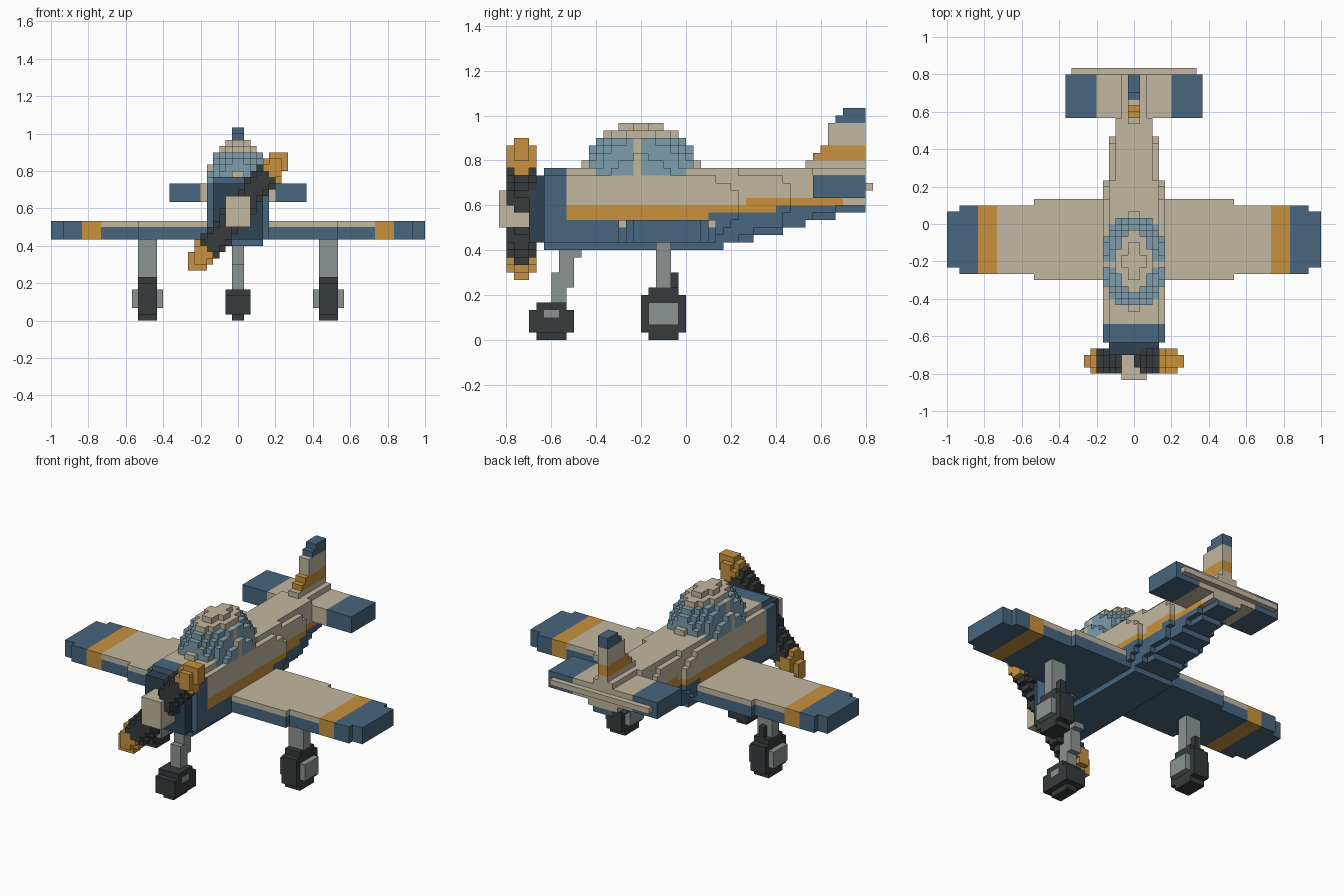
import bpy, bmesh, math
from mathutils import Vector

cube = bpy.data.objects.get("Cube")
if cube:
    bpy.data.objects.remove(cube, do_unlink=True)

V = 1 / 30  # size of one block


def lin(c):
    c /= 255
    return c / 12.92 if c <= 0.04045 else ((c + 0.055) / 1.055) ** 2.4


COLOURS = {
    "cream": (194, 184, 160), "blue": (72, 102, 126), "orange": (200, 146, 62),
    "charcoal": (54, 59, 60), "grey": (140, 148, 147), "glass": (126, 158, 174),
    "navy": (46, 68, 82),
}
NAMES = list(COLOURS)
MATS = []
for name, rgb in COLOURS.items():
    col = [lin(c) for c in rgb] + [1]
    m = bpy.data.materials.new(name)
    m.use_nodes = True
    m.diffuse_color = col
    bsdf = m.node_tree.nodes["Principled BSDF"]
    bsdf.inputs["Base Color"].default_value = col
    bsdf.inputs["Roughness"].default_value = 0.8
    MATS.append(m)

grid = {}  # block -> (part, colour); later parts replace earlier ones


def fill(part, x, y, z, colour, inside=None):
    """Fill a range of blocks; colour is a name or a rule of the block centre."""
    for i in range(*x):
        for j in range(*y):
            for k in range(*z):
                c = (i + .5, j + .5, k + .5)
                if inside is None or inside(*c):
                    grid[i, j, k] = (part, colour(*c) if callable(colour) else colour)


def both(part, x, y, z, colour):
    """Fill a range on the left and its mirror on the right."""
    fill("left_" + part, x, y, z, colour)
    fill("right_" + part, (-x[1], -x[0]), y, z, colour)


# Wings: orange band, blue tips, blue underside
def wing_colour(x, y, z):
    if abs(x) > 25:
        return "blue"
    if abs(x) > 22:
        return "orange"
    return "cream" if z > 15 else "blue"


for x, y in (((0, 16), (-9, 4)), ((16, 28), (-8, 3)), ((28, 30), (-7, 2))):
    both("wing", x, y, (13, 16), wing_colour)


# Fuselage: rounded section, narrowing and rising towards the tail
def body_bottom(y):
    return 12 + sum(y > s for s in (5, 9, 13, 16, 20))


def in_body(x, y, z):
    w = max(2.9, min(5.2, 5.5 - y / 7))
    b = body_bottom(y)
    c, h = (23 + b) / 2, (23 - b) / 2
    return (abs(x) / w) ** 4 + (abs(z - c) / h) ** 4 <= 1


def body_colour(x, y, z):
    if y < -16:
        return "blue"
    low, high = (16, 18) if y < 3 else (17, 18) if y < 8 else (17, 19) if y < 12 else (18, 19)
    if z < low:
        return "blue"
    return "orange" if z < high and y < 21 else "cream"


fill("fuselage", (-6, 6), (-16, 24), (12, 23), body_colour, in_body)
fill("cowl", (-6, 6), (-19, -16), (12, 23), "blue", in_body)
fill("engine_front", (-4, 4), (-21, -19), (13, 22), "navy",
     lambda x, y, z: (x / 4.3) ** 4 + ((z - 17.5) / 4.7) ** 4 <= 1)


# Canopy: half ellipsoid of glass with cream roof, hoop and ends
def canopy_colour(x, y, z):
    if z > 27 or -7 < y < -6 or abs(y + 6) > 7:
        return "cream"
    return "glass"


fill("canopy", (-6, 6), (-15, 4), (22, 30), canopy_colour,
     lambda x, y, z: (x / 5.3) ** 2 + ((y + 6) / 8.5) ** 2 + ((z - 20) / 9) ** 2 <= 1)

# Tailplane and elevator
both("tailplane", (0, 11), (17, 24), (19, 22), lambda x, y, z: "blue" if abs(x) > 6 else "cream")
fill("elevator", (-10, 10), (24, 25), (20, 21), "cream")

# Fin: stepped leading edge with coloured bands
for y0, z0, z1, c in ((16, 22, 24, "cream"), (17, 24, 25, "orange"), (18, 25, 26, "orange"),
                      (19, 26, 29, "cream"), (20, 29, 30, "blue"), (21, 30, 31, "blue")):
    fill("fin", (-1, 1), (y0, 24), (z0, z1), c)

# Propeller: one diagonal rounded bar with orange tips, and a square hub
HALF = Vector((6.1, 0, 7.6))


def in_blade(x, y, z):
    p = Vector((x, y + 22, z - 17.5))
    t = max(-1, min(1, p.dot(HALF) / HALF.length_squared))
    return (p - HALF * t).length < 2.08


fill("propeller", (-9, 9), (-25, -19), (7, 28),
     lambda x, y, z: "orange" if abs(x) + abs(z - 17.5) > 10.9 else "charcoal", in_blade)
fill("propeller_hub", (-2, 2), (-25, -20), (15, 20), "cream")

# Nose gear: raked leg and wheel with small hub marks
for y, z in (((-17, -14), (11, 12)), ((-17, -15), (9, 11)), ((-18, -15), (7, 9)), ((-18, -16), (5, 7))):
    fill("nose_leg", (-1, 1), y, z, "grey")
for x, y, z in (((-1, 1), (-20, -16), (0, 1)), ((-2, 2), (-21, -15), (1, 4)), ((-2, 2), (-20, -16), (4, 5))):
    fill("nose_wheel", x, y, z, "charcoal")
fill("nose_wheel", (-2, 2), (-19, -17), (3, 4), "grey")

# Main gear: leg, wheel, hubs and a dark block behind each leg
both("main_leg", (13, 16), (-4, -2), (7, 13), "grey")
both("main_wheel", (14, 15), (-2, -1), (7, 9), "charcoal")
for y, z in (((-5, -1), (0, 1)), ((-6, 0), (1, 6)), ((-5, -1), (6, 7))):
    both("main_wheel", (13, 16), y, z, "charcoal")
both("wheel_hub", (12, 17), (-5, -1), (2, 5), "grey")

# Turn each part into a mesh of its visible block faces
for part in sorted({p for p, _ in grid.values()}):
    bm = bmesh.new()
    for cell, (p, colour) in grid.items():
        if p != part:
            continue
        for axis in range(3):
            for side in (0, 1):
                near = list(cell)
                near[axis] += 2 * side - 1
                if tuple(near) in grid:
                    continue
                u, w = (axis + 1) % 3, (axis + 2) % 3
                corners = []
                for a, b in ((0, 0), (1, 0), (1, 1), (0, 1)):
                    q = list(cell)
                    q[axis] += side
                    q[u] += a
                    q[w] += b
                    corners.append(bm.verts.new(Vector(q) * V))
                f = bm.faces.new(corners if side else corners[::-1])
                f.material_index = NAMES.index(colour)
    bmesh.ops.remove_doubles(bm, verts=bm.verts, dist=V / 100)
    mesh = bpy.data.meshes.new(part)
    bm.to_mesh(mesh)
    bm.free()
    for m in MATS:
        mesh.materials.append(m)
    bpy.context.collection.objects.link(bpy.data.objects.new(part, mesh))
